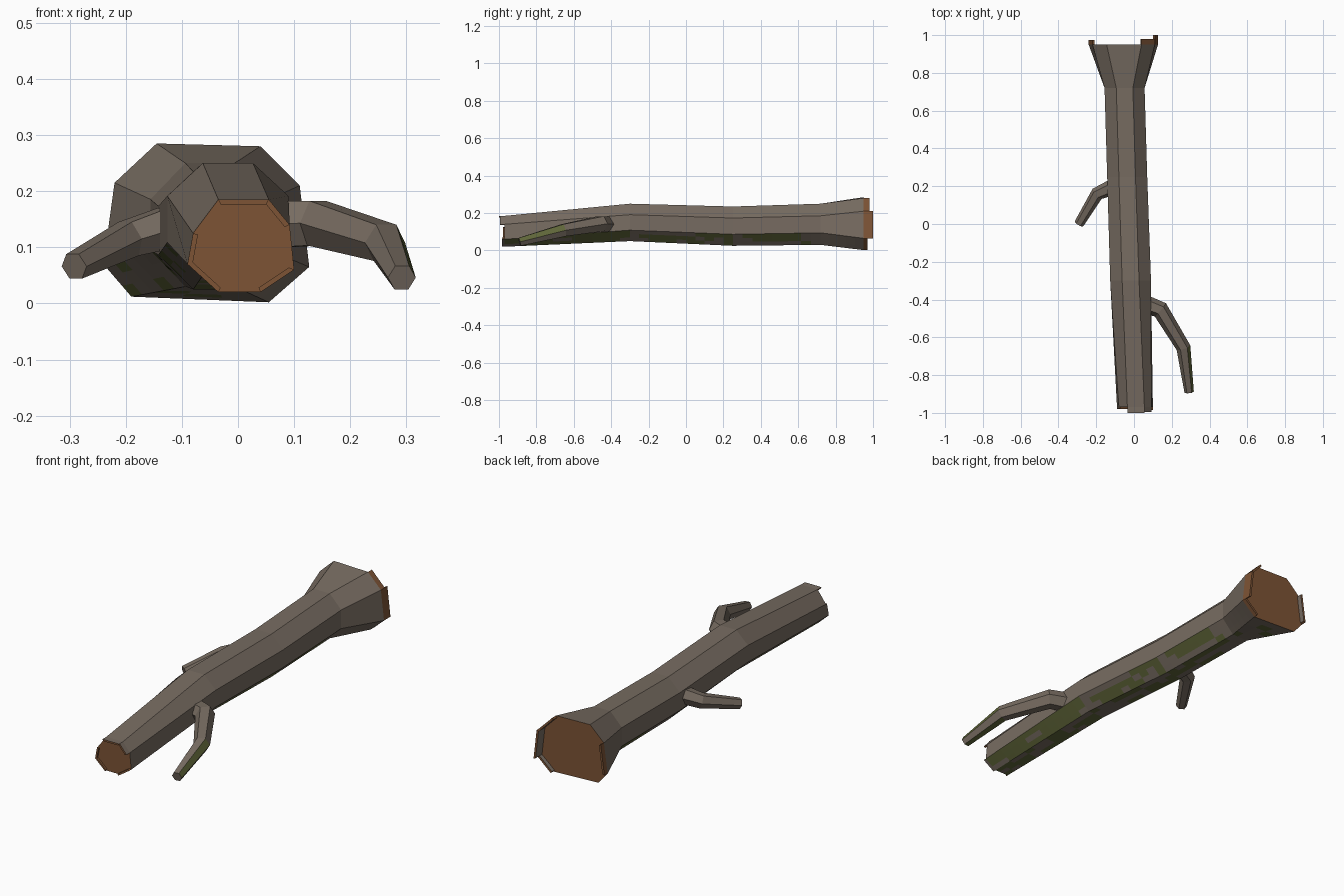
import bpy, bmesh, math, random
from mathutils import Vector

if "Cube" in bpy.data.objects:
    bpy.data.objects.remove(bpy.data.objects["Cube"])

random.seed(4)


def material(name, rgb):
    m = bpy.data.materials.new(name)
    m.diffuse_color = (*rgb, 1)
    m.use_nodes = True
    m.node_tree.nodes["Principled BSDF"].inputs["Base Color"].default_value = m.diffuse_color
    return m


BARK, WOOD, MOSS = 0, 1, 2
MATS = [material("grey bark", (0.185, 0.150, 0.120)),
        material("cut wood", (0.205, 0.088, 0.036)),
        material("green moss", (0.115, 0.130, 0.040))]


def finish(bm, name):
    me = bpy.data.meshes.new(name)
    bm.to_mesh(me)
    bm.free()
    for m in MATS:
        me.materials.append(m)
    ob = bpy.data.objects.new(name, me)
    bpy.context.collection.objects.link(ob)
    return ob


def face(bm, pts, mat=BARK):
    f = bm.faces.new([bm.verts.new(p) for p in pts])
    f.material_index = mat
    return f


def octagon(cx, y, cz, rx, rz):
    # starts at top left, runs clockwise seen from the front
    out = []
    for k in range(8):
        a = math.radians(112.5 - 45 * k)
        out.append(Vector((cx + rx * math.cos(a) / 0.924, y, cz + rz * math.sin(a) / 0.924)))
    return out


# Eight-sided trunk sections, thin front end to flared root end
front = [(-.035, .185), (.055, .185), (.092, .14), (.10, .06),
         (.04, .02), (-.035, .02), (-.09, .07), (-.08, .125)]
back = [(-.145, .285), (.04, .28), (.11, .21), (.127, .065),
        (.055, .002), (-.19, .012), (-.24, .07), (-.22, .215)]
rings = [[Vector((x, -.97, z)) for x, z in front],
         octagon(-.018, -.30, .15, .108, .10),
         octagon(-.036, .25, .13, .106, .105),
         octagon(-.050, .72, .14, .106, .11),
         [Vector((x, .95, z)) for x, z in back]]

# Trunk: lower sides are cut into small cells so moss can grow in patches
bm = bmesh.new()
for i in range(4):
    A, B = rings[i], rings[i + 1]
    for k in range(8):
        a, b, c, d = A[k], A[(k + 1) % 8], B[(k + 1) % 8], B[k]
        if k not in (3, 4, 5):
            face(bm, (a, b, c, d))
            continue
        nu, nv = 3, max(3, round((B[0].y - A[0].y) / 0.05))
        chance = 0.3 if i == 3 else 0.55

        def at(u, v):
            return a.lerp(b, u / nu).lerp(d.lerp(c, u / nu), v / nv)
        for u in range(nu):
            mossy = False
            for v in range(nv):
                if random.random() < 0.6:
                    mossy = random.random() < chance
                face(bm, (at(u, v), at(u + 1, v), at(u + 1, v + 1), at(u, v + 1)),
                     MOSS if mossy else BARK)
face(bm, rings[0][::-1], WOOD)
face(bm, rings[-1], WOOD)
bmesh.ops.remove_doubles(bm, verts=bm.verts, dist=1e-5)
finish(bm, "trunk")


# Broken bark lips standing proud of the cut ends
def lips(name, ring, edges, inset, outer, inner):
    bm = bmesh.new()
    centre = sum(ring, Vector()) / 8
    for k, y_tip in edges.items():
        p, q = ring[k], ring[(k + 1) % 8]
        step = Vector((0, y_tip - p.y, 0))
        pi, qi = p.lerp(centre, inset), q.lerp(centre, inset)
        base = [p, q, qi, pi]
        v = [bm.verts.new(x) for x in base] + [bm.verts.new(x + step) for x in base]
        quads = [(0, 1, 5, 4), (1, 2, 6, 5), (2, 3, 7, 6), (3, 0, 4, 7), (4, 5, 6, 7), (3, 2, 1, 0)]
        for n, idx in enumerate(quads):
            f = bm.faces.new([v[j] for j in idx])
            f.material_index = outer if n == 0 else inner if n == 2 else WOOD
    bmesh.ops.recalc_face_normals(bm, faces=bm.faces)
    finish(bm, name)


lips("front_bark_lip", rings[0], {0: -1.0, 1: -.995, 3: -.985, 5: -.98, 6: -.978},
     0.10, BARK, WOOD)
lips("back_bark_lip", rings[-1], {1: .98, 2: 1.0, 3: .97, 6: .975}, 0.06, WOOD, BARK)


# Six-sided tapering branches
def branch(name, path, radii, mossy_tip=False):
    bm = bmesh.new()
    path = [Vector(p) for p in path]
    n = len(path)
    loops = []
    for i, p in enumerate(path):
        t = Vector()
        if i > 0:
            t += (p - path[i - 1]).normalized()
        if i < n - 1:
            t += (path[i + 1] - p).normalized()
        t.normalize()
        side = t.cross(Vector((0, 0, 1))).normalized()
        up = side.cross(t)
        loops.append([bm.verts.new(p + radii[i] * (side * math.cos(a) + up * math.sin(a)))
                      for a in (math.radians(60 * k) for k in range(6))])
    for i in range(n - 1):
        for k in range(6):
            j = (k + 1) % 6
            f = bm.faces.new((loops[i][k], loops[i][j], loops[i + 1][j], loops[i + 1][k]))
            if mossy_tip and i == n - 2 and k in (2, 4):
                f.material_index = MOSS
    bm.faces.new(loops[0])
    bm.faces.new(loops[-1])
    bmesh.ops.recalc_face_normals(bm, faces=bm.faces)
    finish(bm, name)


branch("right_branch",
       [(.05, -.42, .14), (.14, -.455, .143), (.262, -.655, .108), (.292, -.89, .046)],
       [.048, .046, .038, .025], True)
branch("left_branch",
       [(-.09, .205, .145), (-.195, .16, .115), (-.292, .0, .066)],
       [.045, .036, .026])
